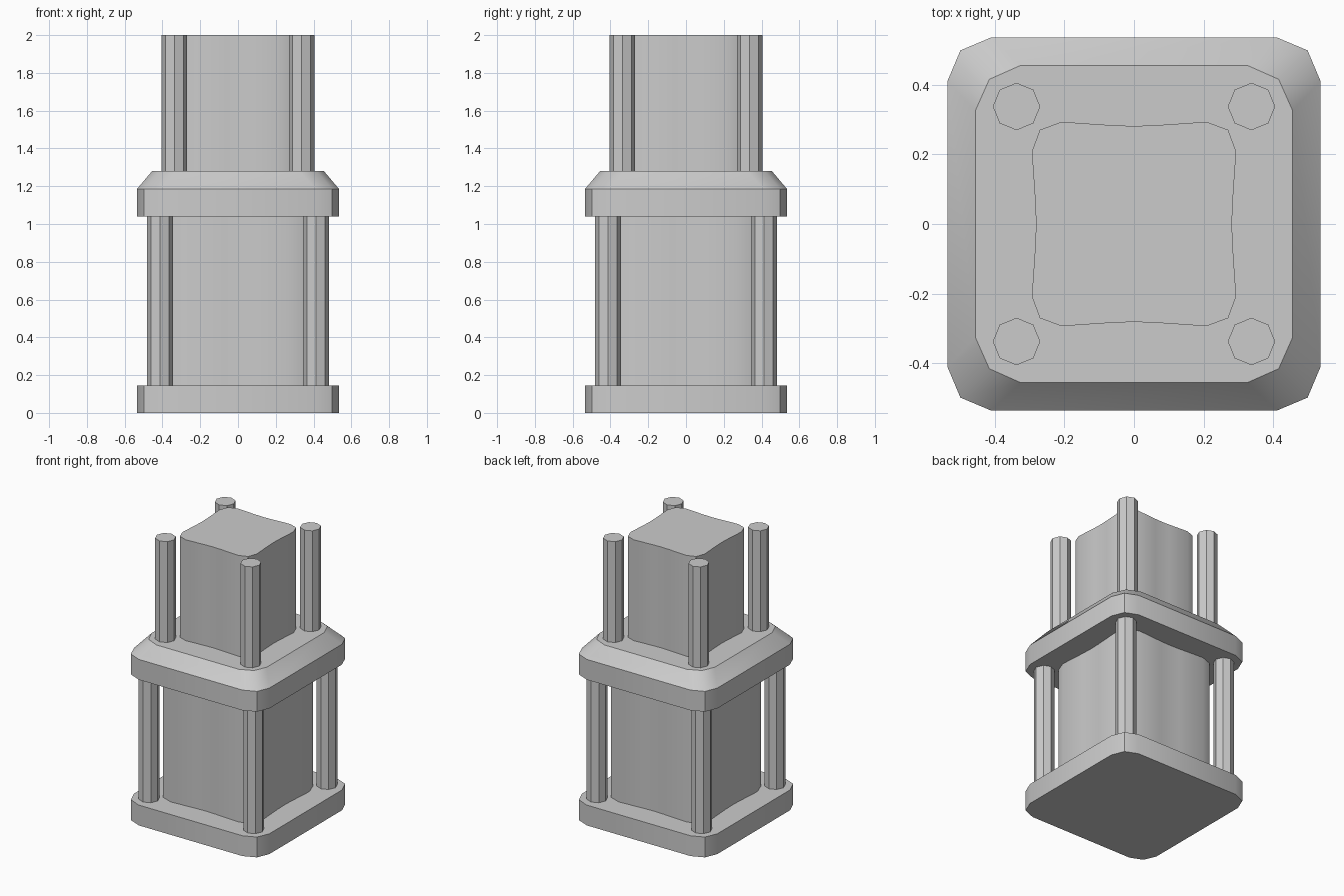
import bpy, bmesh, math

if "Cube" in bpy.data.objects:
    bpy.data.objects.remove(bpy.data.objects["Cube"])

stone = bpy.data.materials.new("light grey")
stone.diffuse_color = (0.6, 0.6, 0.6, 1)
stone.use_nodes = True
stone.node_tree.nodes["Principled BSDF"].inputs["Base Color"].default_value = stone.diffuse_color


def ring(quarter):
    """Repeat a quarter outline (x, y) four times around the z axis."""
    pts = []
    for k in range(4):
        c, s = [(1, 0), (0, 1), (-1, 0), (0, -1)][k]
        pts += [(x * c - y * s, x * s + y * c) for x, y in quarter]
    return pts


def loft(name, sections, smooth=True, centre=(0, 0)):
    """Closed solid through (z, outline) sections."""
    bm = bmesh.new()
    loops = [[bm.verts.new((x + centre[0], y + centre[1], z)) for x, y in pts]
             for z, pts in sections]
    n = len(loops[0])
    for a, b in zip(loops, loops[1:]):
        for i in range(n):
            j = (i + 1) % n
            bm.faces.new((a[i], a[j], b[j], b[i]))
    bm.faces.new(loops[0][::-1])
    bm.faces.new(loops[-1])
    bmesh.ops.recalc_face_normals(bm, faces=bm.faces)
    mesh = bpy.data.meshes.new(name)
    bm.to_mesh(mesh)
    bm.free()
    mesh.materials.append(stone)
    ob = bpy.data.objects.new(name, mesh)
    bpy.context.collection.objects.link(ob)
    if smooth:
        bpy.ops.object.select_all(action='DESELECT')
        ob.select_set(True)
        bpy.context.view_layer.objects.active = ob
        bpy.ops.object.shade_smooth_by_angle(angle=math.radians(30))
    return ob


# Plates with clipped corners
wide = ring([(0.535, 0.41), (0.498, 0.498), (0.41, 0.535)])
narrow = ring([(0.455, 0.325), (0.415, 0.415), (0.325, 0.455)])
loft("base_plate", [(0, wide), (0.145, wide)])
loft("middle_plate", [(1.04, wide), (1.185, wide), (1.28, narrow)])


# Cores with slightly hollow sides
def core(name, z0, z1, s):
    quarter = [(0.281, 0), (0.283, 0.06), (0.293, 0.208), (0.27, 0.27),
               (0.208, 0.293), (0.06, 0.283)]
    pts = ring([(x * s, y * s) for x, y in quarter])
    loft(name, [(z0, pts), (z1, pts)])


core("lower_core", 0.145, 1.04, 1.287)
core("upper_core", 1.28, 2.0, 1.0)

# Eight-sided corner posts
octagon = [(0.068 * math.cos(i * math.pi / 4), 0.068 * math.sin(i * math.pi / 4))
           for i in range(8)]
for level, d, z0, z1 in (("lower", 0.413, 0.145, 1.04), ("upper", 0.337, 1.28, 2.0)):
    for side_x, sx in (("left", -1), ("right", 1)):
        for side_y, sy in (("front", -1), ("back", 1)):
            loft(f"{level}_post_{side_y}_{side_x}", [(z0, octagon), (z1, octagon)],
                 smooth=False, centre=(sx * d, sy * d))
